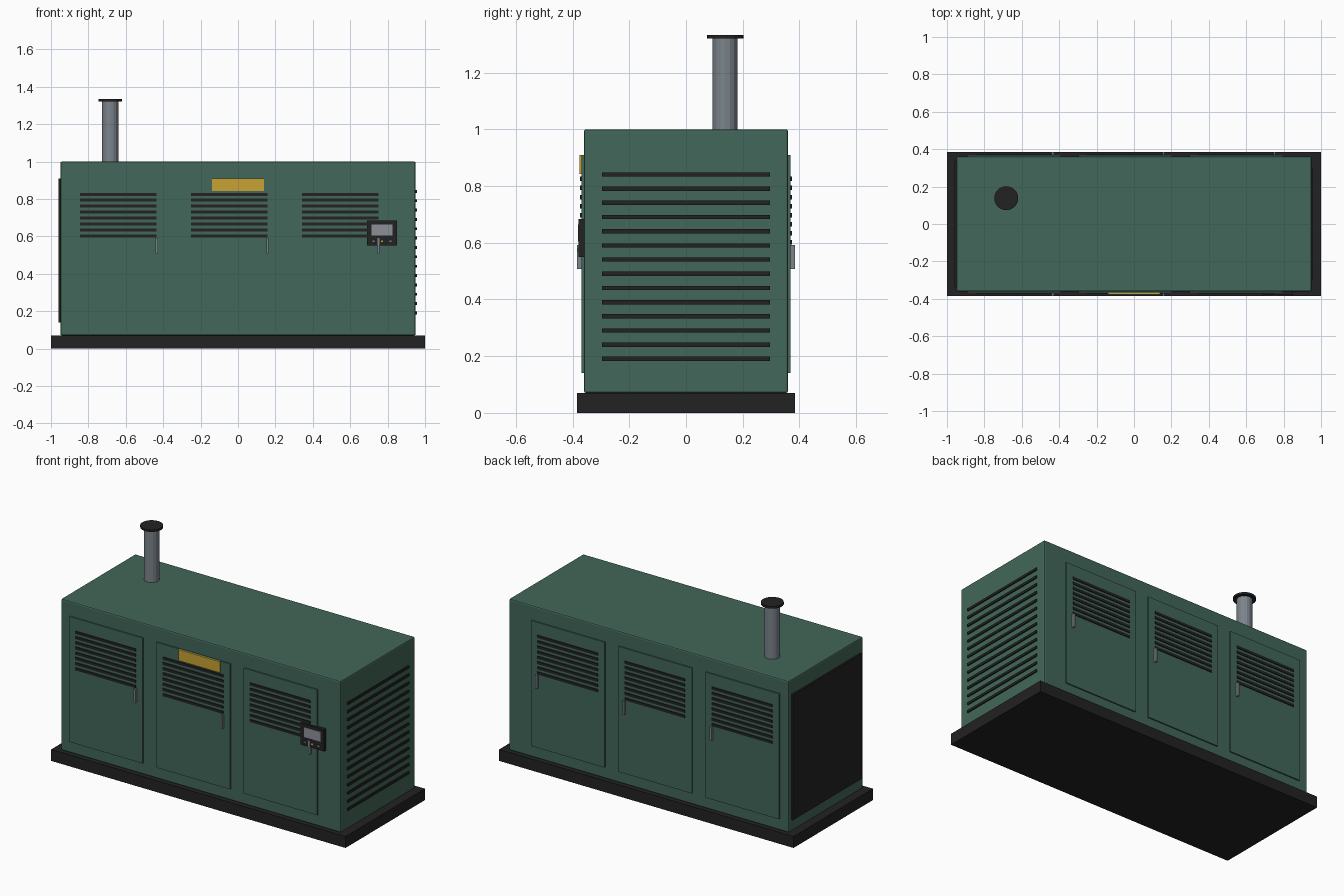
import bpy

cube = bpy.data.objects.get("Cube")
if cube:
    bpy.data.objects.remove(cube, do_unlink=True)


def material(name, r, g, b):
    m = bpy.data.materials.new(name)
    m.use_nodes = True
    m.diffuse_color = (r, g, b, 1)
    m.node_tree.nodes["Principled BSDF"].inputs["Base Color"].default_value = (r, g, b, 1)
    return m


GREEN = material("enclosure green", 0.055, 0.135, 0.10)
BLACK = material("matt black", 0.016, 0.016, 0.016)
STEEL = material("steel grey", 0.20, 0.23, 0.26)
SCREEN = material("screen grey", 0.27, 0.28, 0.32)
YELLOW = material("label yellow", 0.58, 0.36, 0.035)


def box(name, x, y, z, mat, bevel=0):
    """Box from (min, max) ranges on each axis."""
    ranges = [sorted(r) for r in (x, y, z)]
    bpy.ops.mesh.primitive_cube_add(size=1, location=[(a + b) / 2 for a, b in ranges])
    ob = bpy.context.object
    ob.name = name
    ob.scale = [b - a for a, b in ranges]
    bpy.ops.object.transform_apply(location=False, rotation=False, scale=True)
    ob.data.materials.append(mat)
    if bevel:
        mod = ob.modifiers.new("edge bevel", 'BEVEL')
        mod.width, mod.segments = bevel, 2
    return ob


def repeat(ob, count, step):
    mod = ob.modifiers.new("repeat", 'ARRAY')
    mod.count = count
    mod.use_relative_offset = False
    mod.use_constant_offset = True
    mod.constant_offset_displace = (0, 0, step)


def tube(name, x, y, z0, z1, radius, mat, sides):
    bpy.ops.mesh.primitive_cylinder_add(vertices=sides, radius=radius, depth=z1 - z0,
                                        location=(x, y, (z0 + z1) / 2))
    ob = bpy.context.object
    ob.name = name
    ob.data.materials.append(mat)


# Skid base and enclosure
box("skid_base", (-1, 1), (-0.385, 0.385), (0, 0.07), BLACK)
box("enclosure", (-0.95, 0.95), (-0.36, 0.36), (0.07, 1.0), GREEN, 0.008)

# Doors with louvres and handles on both long sides
for side, s in (("front", -1), ("back", 1)):
    for i in range(3):
        c = -0.64 + 0.593 * i
        tag = f"{side}_{i + 1}"
        box("door_" + tag, (c - 0.25, c + 0.25), (s * 0.35, s * 0.368), (0.14, 0.91), GREEN)
        slats = box("door_louvre_" + tag, (c - 0.205, c + 0.205), (s * 0.36, s * 0.373),
                    (0.593, 0.609), BLACK)
        repeat(slats, 8, 0.032)
        box("door_handle_" + tag, (c + 0.199, c + 0.211), (s * 0.36, s * 0.384),
            (0.507, 0.592), STEEL)

# End intake louvres and radiator panel
intake = box("end_louvre", (0.94, 0.957), (-0.297, 0.297), (0.183, 0.198), BLACK)
repeat(intake, 14, 0.05)
box("radiator_panel", (-0.96, -0.94), (-0.335, 0.335), (0.14, 0.91), BLACK)

# Warning label and control panel
box("warning_label", (-0.14, 0.14), (-0.376, -0.367), (0.842, 0.91), YELLOW)
box("control_panel", (0.69, 0.85), (-0.379, -0.355), (0.55, 0.684), BLACK)
box("control_screen", (0.714, 0.826), (-0.381, -0.375), (0.604, 0.664), SCREEN)
for i, mat in enumerate((STEEL, YELLOW, STEEL)):
    x = 0.725 + 0.045 * i
    box(f"control_button_{i + 1}", (x - 0.006, x + 0.006), (-0.382, -0.375),
        (0.569, 0.579), mat)

# Exhaust stack and rain cap
tube("exhaust_pipe", -0.683, 0.138, 0.99, 1.325, 0.044, STEEL, 16)
tube("exhaust_cap", -0.683, 0.138, 1.32, 1.333, 0.064, BLACK, 24)
